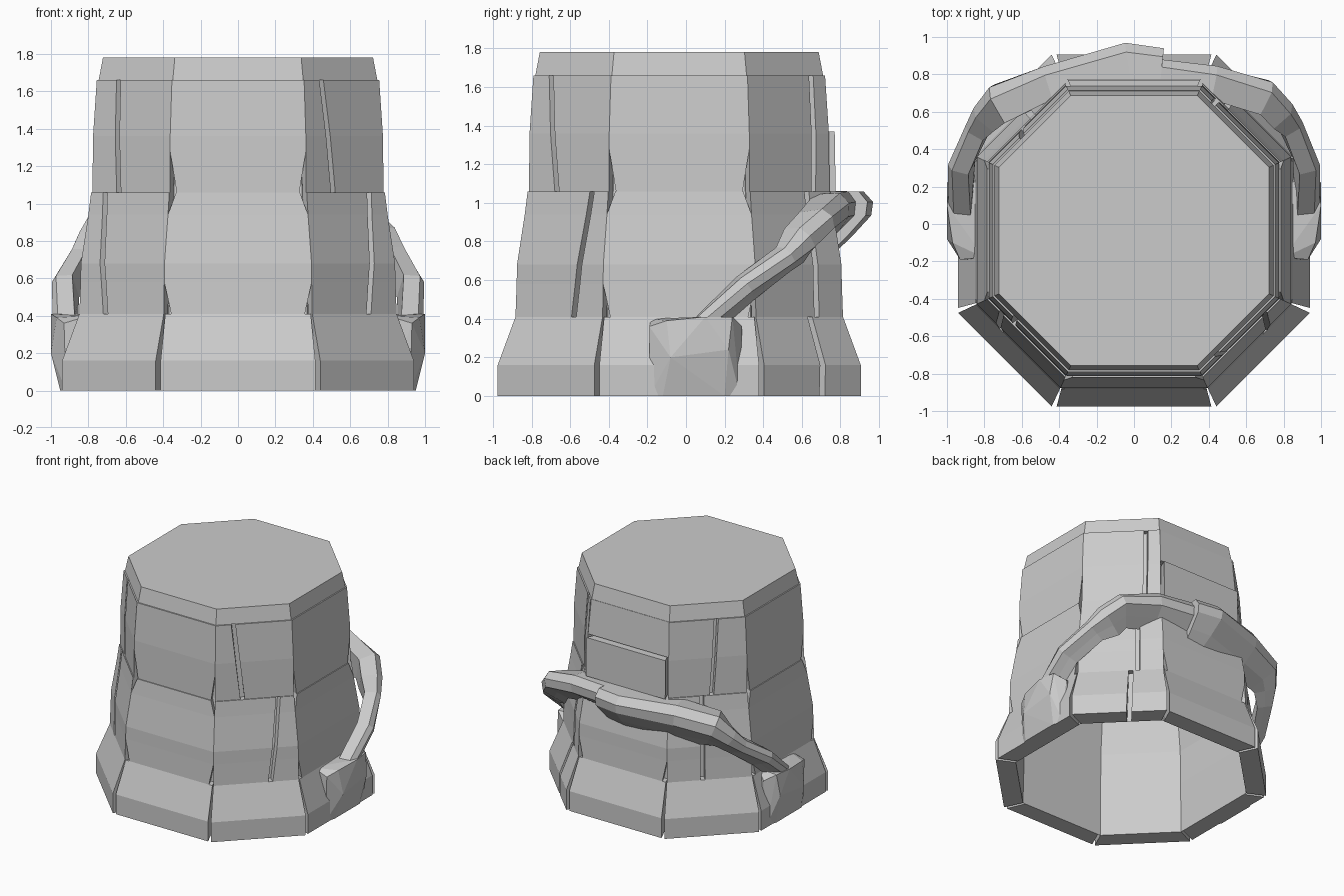
import bpy, bmesh
from mathutils import Vector

if "Cube" in bpy.data.objects:
    bpy.data.objects.remove(bpy.data.objects["Cube"])

CY = -0.035
H = 0.468
CORNERS = [(-H, -1), (H, -1), (1, -H), (1, H), (H, 1), (-H, 1), (-1, H), (-1, -H)]


def finish(name, bm):
    bmesh.ops.remove_doubles(bm, verts=bm.verts, dist=1e-5)
    bmesh.ops.recalc_face_normals(bm, faces=bm.faces)
    mesh = bpy.data.meshes.new(name)
    bm.to_mesh(mesh)
    bm.free()
    ob = bpy.data.objects.new(name, mesh)
    bpy.context.collection.objects.link(ob)
    return ob


def loft(name, rings, cap_start=True, cap_end=True):
    bm = bmesh.new()
    vr = [[bm.verts.new(p) for p in ring] for ring in rings]
    n = len(vr[0])
    for a, b in zip(vr, vr[1:]):
        for i in range(n):
            j = (i + 1) % n
            bm.faces.new((a[i], a[j], b[j], b[i]))
    if cap_start:
        bm.faces.new(vr[0])
    if cap_end:
        bm.faces.new(vr[-1])
    return finish(name, bm)


def octagon(z, r):
    return [Vector((x * r, y * r + CY, z)) for x, y in CORNERS]


def stone(name, face, levels, lo=(0, 0), hi=(1, 1)):
    """Block on one octagon face. levels: (z, outer r, inner r, end inset);
    lo / hi: span along the face at the (bottom, top)."""
    z0, z1 = levels[0][0], levels[-1][0]
    rings = []
    for z, r, ri, ins in levels:
        t = (z - z0) / (z1 - z0)
        u = lo[0] + (lo[1] - lo[0]) * t + ins
        v = hi[0] + (hi[1] - hi[0]) * t - ins
        o, i = octagon(z, r), octagon(z, ri)
        k, m = face, (face + 1) % 8
        rings.append([o[k].lerp(o[m], u), o[k].lerp(o[m], v),
                      i[k].lerp(i[m], v), i[k].lerp(i[m], u)])
    loft(name, rings)


def hull(name, pts):
    bm = bmesh.new()
    for p in pts:
        bm.verts.new(p)
    bmesh.ops.convex_hull(bm, input=bm.verts)
    loose = [v for v in bm.verts if not v.link_faces]
    bmesh.ops.delete(bm, geom=loose, context='VERTS')
    return finish(name, bm)


# Tier profiles: z, outer radius, inner radius, joint inset on the square faces
TIERS = {
    "base": [(0, .94, .80, .03), (.16, .94, .80, .03), (.41, .848, .79, .01)],
    "middle": [(.41, .848, .80, .05), (.58, .842, .79, 0), (.68, .84, .79, 0),
               (.94, .80, .75, 0), (1.06, .785, .735, .05)],
    "upper": [(1.06, .778, .735, .05), (1.28, .776, .73, 0), (1.36, .775, .73, 0),
              (1.66, .755, .71, 0)],
}
# Vertical slits in the corner faces: (bottom, top) position along the face
SLITS = {
    ("base", 3): (.60, .62),
    ("middle", 1): (.67, .80), ("middle", 3): (.70, .70),
    ("middle", 5): (.42, .42), ("middle", 7): (.31, .18),
    ("upper", 1): (.35, .23), ("upper", 3): (.80, .82),
    ("upper", 5): (.55, .62), ("upper", 7): (.34, .29),
}
GAP = .027

# Stone tiers
for tier, levels in TIERS.items():
    for f in range(8):
        name = f"{tier}_stone_{f}"
        if f % 2 == 0:
            if tier == "upper" and f == 4:
                continue
            stone(name, f, levels)
            continue
        plain = [(z, r, ri, 0) for z, r, ri, _ in levels]
        slit = SLITS.get((tier, f))
        if slit is None:
            stone(name, f, plain)
        else:
            stone(name + "_a", f, plain, hi=[s - GAP for s in slit])
            stone(name + "_b", f, plain, lo=[s + GAP for s in slit])

# Rear upper face in two courses, the lower one standing proud
stone("rear_lower_course", 4, [(1.06, .81, .73, .03), (1.37, .805, .73, .03)])
stone("rear_upper_course", 4, [(1.385, .773, .72, 0), (1.66, .748, .71, 0)])

# Inner shell, open at the bottom, and the top slab
loft("inner_shell", [octagon(z, r) for z, r in
                     [(0, .80), (.41, .79), (.68, .785), (1.06, .73), (1.66, .705)]],
     False, False)
loft("top_slab", [octagon(z, r) for z, r in [(1.66, .745), (1.78, .722)]])

# Root knots at both sides of the base
KNOT = [(.92, -.19, 0), (.92, .28, 0), (.95, -.12, 0), (.95, .2, 0),
        (1.0, -.08, .2), (1.0, .22, .24), (.93, -.19, .36), (.97, -.1, .39),
        (1.0, .1, .41), (.98, .24, .41), (.90, .29, .36),
        (.80, -.18, .40), (.80, .22, .41), (.80, -.19, 0), (.80, .28, 0)]
for side, s in (("right", 1), ("left", -1)):
    hull(f"root_knot_{side}", [(s * x, y, z) for x, y, z in KNOT])


# Root winding over the back: centre, half height, half thickness, underside drop
def root(name, path):
    rings = []
    for i, (p, h, w, drop) in enumerate(path):
        p = Vector(p)
        a = Vector(path[max(i - 1, 0)][0])
        b = Vector(path[min(i + 1, len(path) - 1)][0])
        tan = (b - a).normalized()
        out = Vector((p.x, p.y, 0))
        out = (out - tan * out.dot(tan)).normalized()
        up = out.cross(tan)
        if up.z < 0:
            up = -up
        rings.append([p + out * w * x + up * h * y for x, y in
                      [(-1, 1), (.5, 1), (1, .45), (.9, -.25),
                       (-.1, -.7 * drop), (-1.1, -1.2 * drop)]])
    loft(name, rings)


root("root_right", [
    ((.93, .08, .35), .06, .06, 1), ((.93, .32, .56), .07, .06, 1),
    ((.84, .53, .71), .07, .06, 1), ((.77, .61, .79), .10, .08, 1),
    ((.69, .69, .88), .09, .09, 1.1), ((.42, .76, .95), .10, .09, 1.2),
    ((.14, .80, .96), .10, .08, 1.5)])
root("root_left", [
    ((.15, .85, .96), .10, .09, 1.8), ((-.03, .87, .96), .10, .10, 1.9),
    ((-.45, .76, .93), .12, .09, 1.7), ((-.71, .66, .87), .12, .10, 1.2),
    ((-.78, .59, .78), .09, .08, 1), ((-.84, .51, .70), .07, .06, 1),
    ((-.93, .32, .56), .07, .06, 1), ((-.93, .08, .35), .06, .06, 1)])
